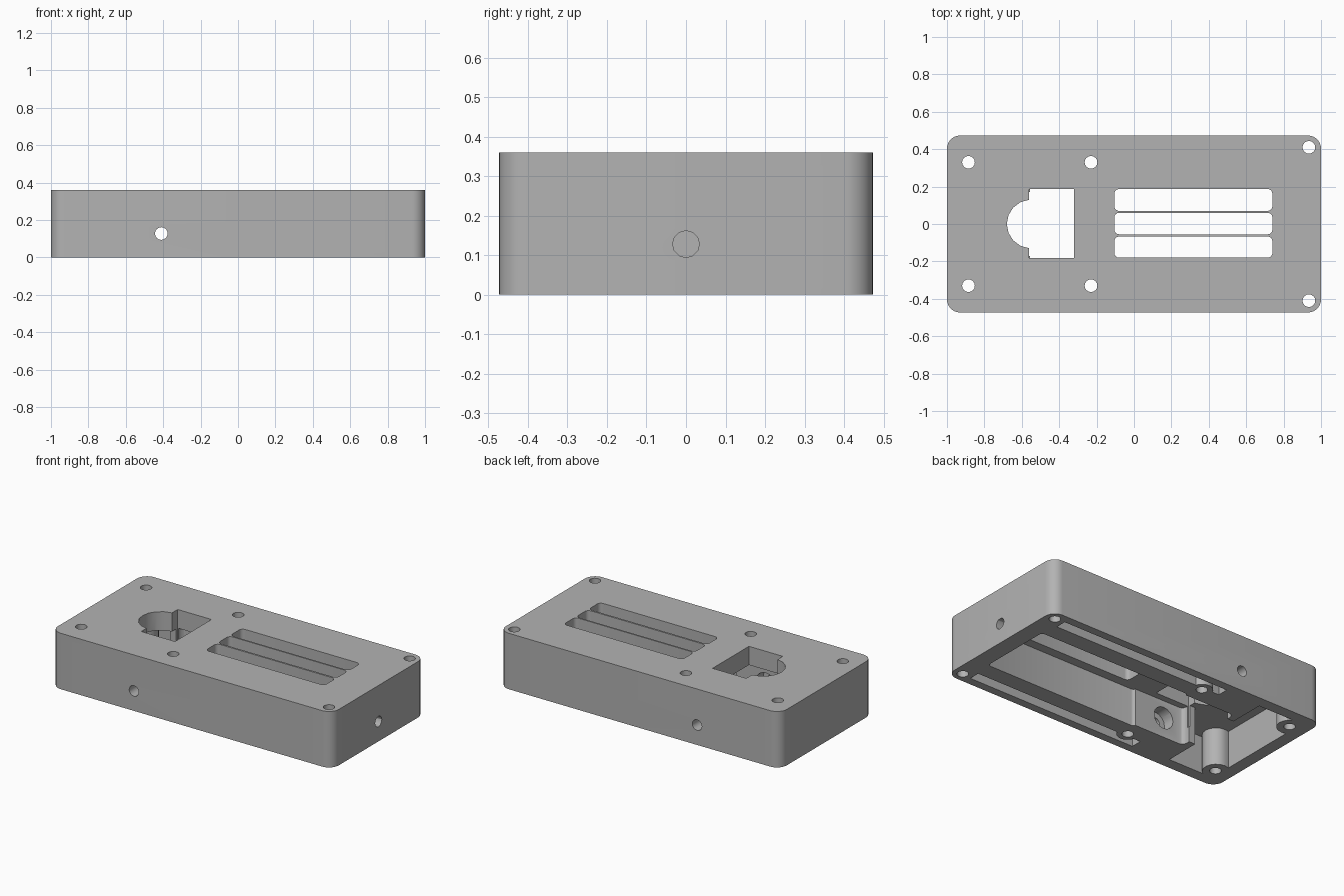
import bpy, bmesh, math

if "Cube" in bpy.data.objects:
    bpy.data.objects.remove(bpy.data.objects["Cube"])

W, D, H = 1.0, 0.473, 0.36   # half length, half depth, height
CEIL = 0.24                  # inner height of the pockets


def arc(cx, cy, r, a0, a1, n=6):
    """Points on an arc, angles in degrees."""
    return [(cx + r * math.cos(math.radians(a0 + (a1 - a0) * i / n)),
             cy + r * math.sin(math.radians(a0 + (a1 - a0) * i / n))) for i in range(n + 1)]


def rounded(x0, x1, y0, y1, r, n=6):
    return (arc(x1 - r, y0 + r, r, -90, 0, n) + arc(x1 - r, y1 - r, r, 0, 90, n)
            + arc(x0 + r, y1 - r, r, 90, 180, n) + arc(x0 + r, y0 + r, r, 180, 270, n))


def circle(cx, cy, r, n=16):
    return arc(cx, cy, r, 0, 360, n)[:-1]


def prism(name, pts, a, b, axis='z'):
    """Extrude a profile from a to b along an axis."""
    place = {'z': lambda p, t: (p[0], p[1], t),
             'y': lambda p, t: (p[0], t, p[1]),
             'x': lambda p, t: (t, p[0], p[1])}[axis]
    bm = bmesh.new()
    lo = [bm.verts.new(place(p, a)) for p in pts]
    hi = [bm.verts.new(place(p, b)) for p in pts]
    bm.faces.new(lo)
    bm.faces.new(hi)
    for i in range(len(pts)):
        j = (i + 1) % len(pts)
        bm.faces.new((lo[i], lo[j], hi[j], hi[i]))
    bmesh.ops.recalc_face_normals(bm, faces=bm.faces[:])
    mesh = bpy.data.meshes.new(name)
    bm.to_mesh(mesh)
    bm.free()
    ob = bpy.data.objects.new(name, mesh)
    bpy.context.collection.objects.link(ob)
    return ob


# Solid case block
case = prism("case", rounded(-W, W, -D, D, 0.07, 8), 0, H)
grey = bpy.data.materials.new("grey plastic")
grey.diffuse_color = (0.45, 0.45, 0.45, 1)
grey.use_nodes = True
grey.node_tree.nodes["Principled BSDF"].inputs["Base Color"].default_value = grey.diffuse_color
case.data.materials.append(grey)

cutters = []


def cut(name, pts, a, b, axis='z'):
    cutters.append(prism(name + "_cutter", pts, a, b, axis))


# Underside: main pocket, neck pocket and the opening through its end rib
cut("main_pocket", rounded(-0.2, 0.89, -0.24, 0.24, 0.02, 3), -0.1, CEIL)
cut("neck_pocket", rounded(-0.555, -0.15, -0.225, 0.225, 0.03, 3), -0.1, CEIL)
cut("rib_opening", rounded(-0.65, -0.5, -0.17, 0.17, 0.01, 2), -0.1, CEIL)

# Underside: end pocket that leaves round posts in two corners
half = [(-0.60, -0.40)] + arc(-0.89, -0.33, 0.08, -61, 112, 8)
cut("end_pocket", half + [(x, -y) for x, y in reversed(half)], -0.1, CEIL)

# Underside: side slots that bend round the middle screw posts
slot = ([(-0.34, -0.42), (0.87, -0.42), (0.87, -0.35)]
        + arc(-0.23, -0.33, 0.065, -18, -162, 8) + [(-0.34, -0.35)])
for s in (1, -1):
    cut("side_slot", [(x, s * y) for x, y in slot], -0.1, CEIL)

# Lid: three vents and the opening with a round end
for y0, y1 in ((-0.18, -0.067), (-0.055, 0.06), (0.07, 0.187)):
    cut("vent", rounded(-0.105, 0.74, y0, y1, 0.025, 4), 0.1, H + 0.1)
opening = [(-0.56, -0.183), (-0.32, -0.183), (-0.32, 0.187), (-0.56, 0.187)]
cut("lid_opening", opening + arc(-0.55, 0, 0.13, 95, 265, 8), 0.1, H + 0.1)

# Screw holes
for x, y in ((-0.885, 0.33), (-0.23, 0.33), (0.935, 0.41)):
    for s in (1, -1):
        cut("screw_hole", circle(x, s * y, 0.034), -0.1, H + 0.1)

# Cable holes through the sides and one end, with wider inner bores
cut("side_hole", circle(-0.41, 0.128, 0.034), -0.6, 0.6, 'y')
cut("inner_bore", circle(-0.41, 0.128, 0.07), -0.30, 0.30, 'y')
cut("end_hole", circle(0, 0.128, 0.034, 12), 0.8, 1.1, 'x')

for c in cutters:
    m = case.modifiers.new(c.name, 'BOOLEAN')
    m.operation = 'DIFFERENCE'
    m.solver = 'EXACT'
    m.object = c

# Bake the cuts, then remove the cutters
bpy.context.view_layer.objects.active = case
case.select_set(True)
for m in list(case.modifiers):
    bpy.ops.object.modifier_apply(modifier=m.name)
for c in cutters:
    bpy.data.objects.remove(c)
bpy.ops.object.select_all(action='DESELECT')
case.select_set(True)
bpy.ops.object.shade_smooth_by_angle(angle=math.radians(30))
